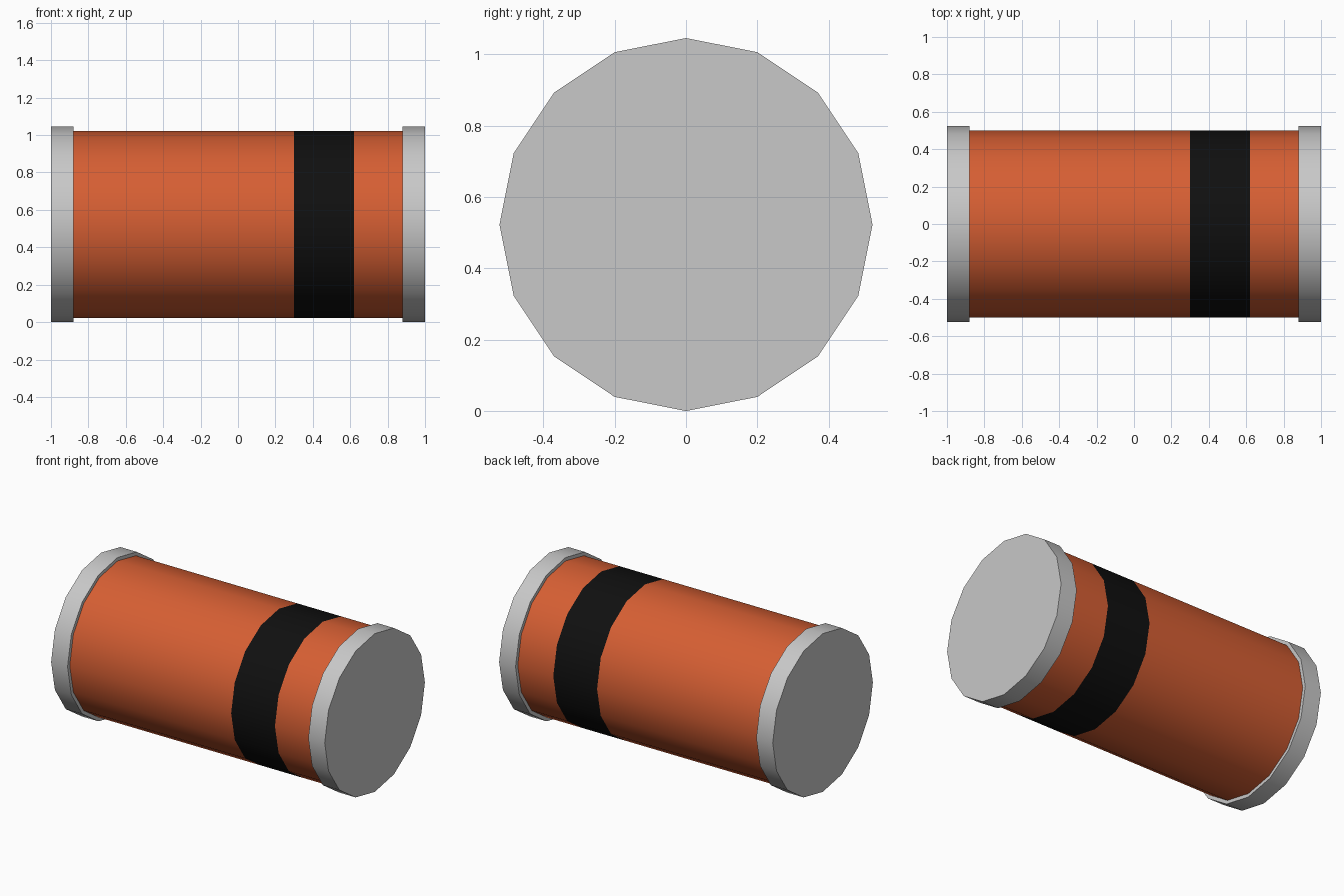
import bpy, bmesh, math

cube = bpy.data.objects.get("Cube")
if cube:
    bpy.data.objects.remove(cube, do_unlink=True)

SIDES = 16
CAP_R, BODY_R = 0.523, 0.5
AXIS_Z = CAP_R


def material(name, rgb):
    m = bpy.data.materials.new(name)
    m.use_nodes = True
    m.diffuse_color = (*rgb, 1)
    m.node_tree.nodes["Principled BSDF"].inputs["Base Color"].default_value = (*rgb, 1)
    return m


orange = material("orange glass", (0.67, 0.113, 0.033))
black = material("black band", (0.005, 0.005, 0.005))
grey = material("grey metal", (0.58, 0.58, 0.58))


def cylinder(name, radius, stations, mats):
    """Closed 16-sided cylinder along x; one material per section between stations."""
    bm = bmesh.new()
    rings = []
    for x in stations:
        rings.append([bm.verts.new((x, radius * math.sin(a), radius * math.cos(a)))
                      for a in (2 * math.pi * i / SIDES for i in range(SIDES))])
    slots = list(dict.fromkeys(mats))
    for r0, r1, mat in zip(rings, rings[1:], mats):
        for i in range(SIDES):
            j = (i + 1) % SIDES
            f = bm.faces.new((r0[i], r0[j], r1[j], r1[i]))
            f.material_index = slots.index(mat)
    bm.faces.new(rings[0])
    bm.faces.new(rings[-1])
    bmesh.ops.recalc_face_normals(bm, faces=bm.faces)
    mesh = bpy.data.meshes.new(name)
    bm.to_mesh(mesh)
    bm.free()
    for m in slots:
        mesh.materials.append(m)
    ob = bpy.data.objects.new(name, mesh)
    ob.location.z = AXIS_Z
    bpy.context.collection.objects.link(ob)
    # smooth round the sides, sharp at the flat ends
    bpy.ops.object.select_all(action='DESELECT')
    ob.select_set(True)
    bpy.context.view_layer.objects.active = ob
    bpy.ops.object.shade_smooth_by_angle(angle=math.radians(35))
    return ob


# body with the painted polarity band towards +x
cylinder("body", BODY_R, (-0.9, 0.30, 0.62, 0.9), (orange, black, orange))

# metal end caps
cylinder("left_end_cap", CAP_R, (0.88, 1.0), (grey,))
cylinder("right_end_cap", CAP_R, (-1.0, -0.88), (grey,))
